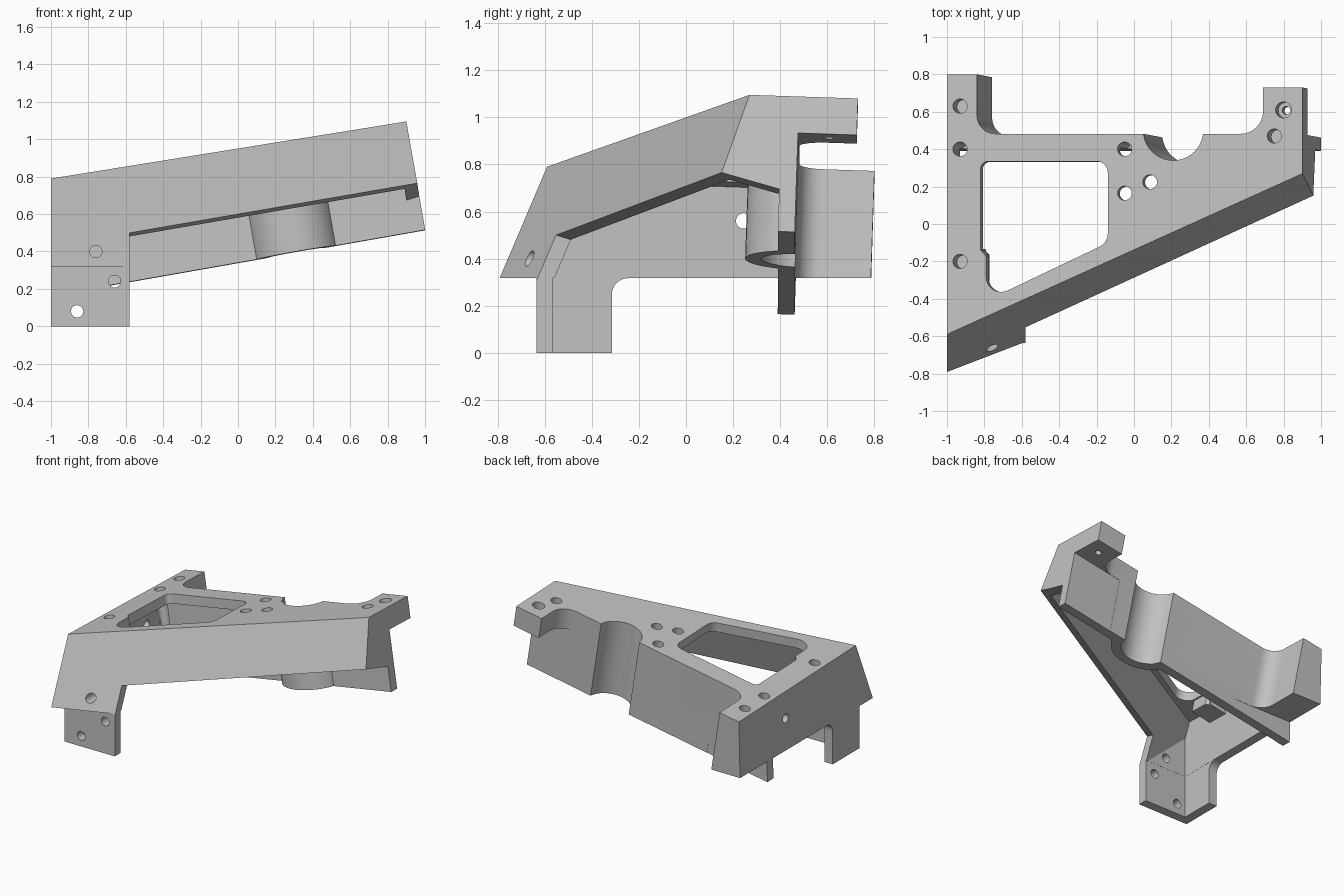
import bpy, bmesh
from math import sin, cos, pi
from mathutils import Vector as V

if "Cube" in bpy.data.objects:
    bpy.data.objects.remove(bpy.data.objects["Cube"], do_unlink=True)

grey = bpy.data.materials.new("plain_grey")
grey.use_nodes = True
COL = (0.54, 0.54, 0.54, 1)
grey.diffuse_color = COL
grey.node_tree.nodes["Principled BSDF"].inputs["Base Color"].default_value = COL

SX, SY = 0.1755, -0.033          # tilt of the deck


def deck(x, y, d):
    """Point at deck position x, y, sunk d below the tilted top plane."""
    return V((x + SX * d, y + SY * d, 0.79 + SX * (x + 1) + SY * (y + 0.59) - d))


def along_x(y, z, x):
    return V((x, y, z))


def along_y(x, z, y):
    return V((x, y, z))


def along_z(x, y, z):
    return V((x, y, z))


def rounded(corners, steps=8):
    """Outline from (a, b[, radius]) corners."""
    out = []
    n = len(corners)
    for i, c in enumerate(corners):
        p = V(c[:2])
        if len(c) == 2:
            out.append(p)
            continue
        e1 = (V(corners[i - 1][:2]) - p).normalized()
        e2 = (V(corners[(i + 1) % n][:2]) - p).normalized()
        half = e1.angle(e2) / 2
        centre = p + (e1 + e2).normalized() * c[2] / sin(half)
        t = c[2] * cos(half) / sin(half)
        s, e = p + e1 * t - centre, p + e2 * t - centre
        sweep = pi - 2 * half
        for k in range(steps + 1):
            ray = s * sin((1 - k / steps) * sweep) + e * sin(k / steps * sweep)
            out.append(centre + ray.normalized() * c[2])
    return out


def circle(a, b, r, n=40):
    return [(a + r * cos(2 * pi * k / n), b + r * sin(2 * pi * k / n)) for k in range(n)]


def rect(a0, a1, b0, b1):
    return [(a0, b0), (a1, b0), (a1, b1), (a0, b1)]


def prism(name, outline, frame, lo, hi, trims=()):
    """Extrude an outline in a frame, then slice off everything outside the trims."""
    bm = bmesh.new()
    rings = [[bm.verts.new(frame(p[0], p[1], h)) for p in outline] for h in (lo, hi)]
    n = len(outline)
    for ring in rings:
        bm.faces.new(ring)
    for i in range(n):
        j = (i + 1) % n
        bm.faces.new((rings[0][i], rings[0][j], rings[1][j], rings[1][i]))
    for co, no in trims:
        bmesh.ops.bisect_plane(bm, geom=bm.verts[:] + bm.edges[:] + bm.faces[:], dist=1e-5,
                               plane_co=co, plane_no=no, clear_outer=True)
        bmesh.ops.holes_fill(bm, edges=[e for e in bm.edges if e.is_boundary], sides=0)
    bmesh.ops.recalc_face_normals(bm, faces=bm.faces[:])
    me = bpy.data.meshes.new(name)
    bm.to_mesh(me)
    bm.free()
    me.materials.append(grey)
    ob = bpy.data.objects.new(name, me)
    bpy.context.collection.objects.link(ob)
    return ob


def combine(base, tool, operation):
    m = base.modifiers.new("bool", 'BOOLEAN')
    m.operation, m.solver, m.object = operation, 'EXACT', tool
    bpy.context.view_layer.objects.active = base
    bpy.ops.object.modifier_apply(modifier=m.name)
    bpy.data.objects.remove(tool, do_unlink=True)


# Trim planes: point and outward normal
WALL = 0.07
X, Z = V((1, 0, 0)), V((0, 0, 1))
LEFT = (-X, -X)
LEFT_IN = (X * (WALL - 1), -X)
FOOT_SIDE = (X * -0.58, -X)
FLOOR = (Z * 0.317, Z)
SLANT_N = V((0.384, -1, 0.4255)).normalized()
SLANT = (V((-1, -0.59, 0.79)), SLANT_N)
SLANT_IN = (SLANT[0] - SLANT_N * 0.062, SLANT_N)
RIM = (V((0.96, 0.155, 0.765)), V((-0.31, 0.3, 1)).normalized())

# Solid block with two rear arms, sloping front and square left side
body = prism("bracket_body", rounded([
    (-1.3, -1.5), (0.9, -1.5), (0.9, 0.73), (0.69, 0.73), (0.69, 0.482, 0.12),
    (-0.84, 0.482, 0.1), (-0.84, 0.8), (-1.3, 0.8)]), deck, 0, 0.575, [LEFT, SLANT])

hollows = [
    # Inside of the shell
    prism("cavity", rect(-1.4, 0.83, -1.6, 0.41), deck, WALL, 0.9, [LEFT_IN, SLANT_IN]),
    # Space under the front and end walls
    prism("rim_cut", rect(-1.4, 1.3, -2, 0.409), deck, 0.1, 1.2, [FOOT_SIDE, RIM]),
    # Space under the left wall
    prism("left_cut", rect(-1.5, -0.57, -2, 0.408), deck, 0.1, 1.2, [FLOOR]),
    # Underside of the right and left rear arms
    prism("right_arm_cut", rect(0.5, 1.3, 0.4805, 1), deck, 0.155, 1),
    prism("left_arm_cut", rect(-1.5, -0.6, 0.4803, 1), deck, 0.1, 1, [FLOOR]),
]
for h in hollows:
    combine(body, h, 'DIFFERENCE')

parts = [
    # Front corner above the foot
    prism("corner_fill", rect(-1, -0.58, -0.95, -0.565), along_z, 0.317, 0.6, [SLANT]),
    # Foot front plate
    prism("foot_front", rect(-0.999, -0.58, -0.635, -0.566), along_z, 0, 0.4, [SLANT]),
    # Foot side plate
    prism("foot_side", rounded([
        (-0.635, 0), (-0.315, 0), (-0.315, 0.317, 0.07), (-0.2, 0.317),
        (-0.2, 0.4), (-0.635, 0.4)]), along_x, -1, -0.931),
    # Half-round boss on the back wall
    prism("boss", [(a, min(b, 0.46)) for a, b in circle(0.21, 0.5, 0.23)
                   if b < 0.499], deck, 0.03, 0.574),
    # Screw pad under the deck
    prism("screw_pad", rect(-0.96, -0.8, -0.3, -0.13), deck, 0.03, 0.16),
]
for p in parts:
    combine(body, p, 'UNION')

cutters = [
    # Bore through the boss and window in the deck
    prism("bore", circle(0.21, 0.5, 0.16), deck, -0.1, 0.7),
    prism("window", rounded([
        (-0.82, 0.335, 0.04), (-0.14, 0.335, 0.06), (-0.14, -0.1, 0.08),
        (-0.79, -0.41, 0.08), (-0.79, -0.17), (-0.82, -0.14)]), deck, -0.1, 0.17),
    # Cross hole in the left wall
    prism("side_hole", circle(0.245, 0.56, 0.033, 24), along_x, -1.1, -0.85),
]
# Deck holes: x, y, radius, depth
for x, y, r, d in [(-0.93, 0.63, 0.038, 0.12), (-0.93, 0.4, 0.038, 0.3),
                   (-0.93, -0.2, 0.038, 0.12), (-0.05, 0.4, 0.038, 0.3),
                   (-0.05, 0.165, 0.038, 0.3), (0.085, 0.225, 0.038, 0.3),
                   (0.75, 0.47, 0.038, 0.12), (0.8, 0.61, 0.043, 0.08),
                   (0.8, 0.61, 0.022, 0.3)]:
    cutters.append(prism("deck_hole", circle(x, y, r, 24), deck, -0.1, d))
# Holes through the foot and front corner
for x, z in [(-0.76, 0.4), (-0.66, 0.24), (-0.86, 0.08)]:
    cutters.append(prism("foot_hole", circle(x, z, 0.033, 24), along_y, -1, -0.45))
for c in cutters:
    combine(body, c, 'DIFFERENCE')

bpy.ops.object.select_all(action='DESELECT')
body.select_set(True)
bpy.context.view_layer.objects.active = body
bpy.ops.object.shade_smooth_by_angle(angle=0.3)
